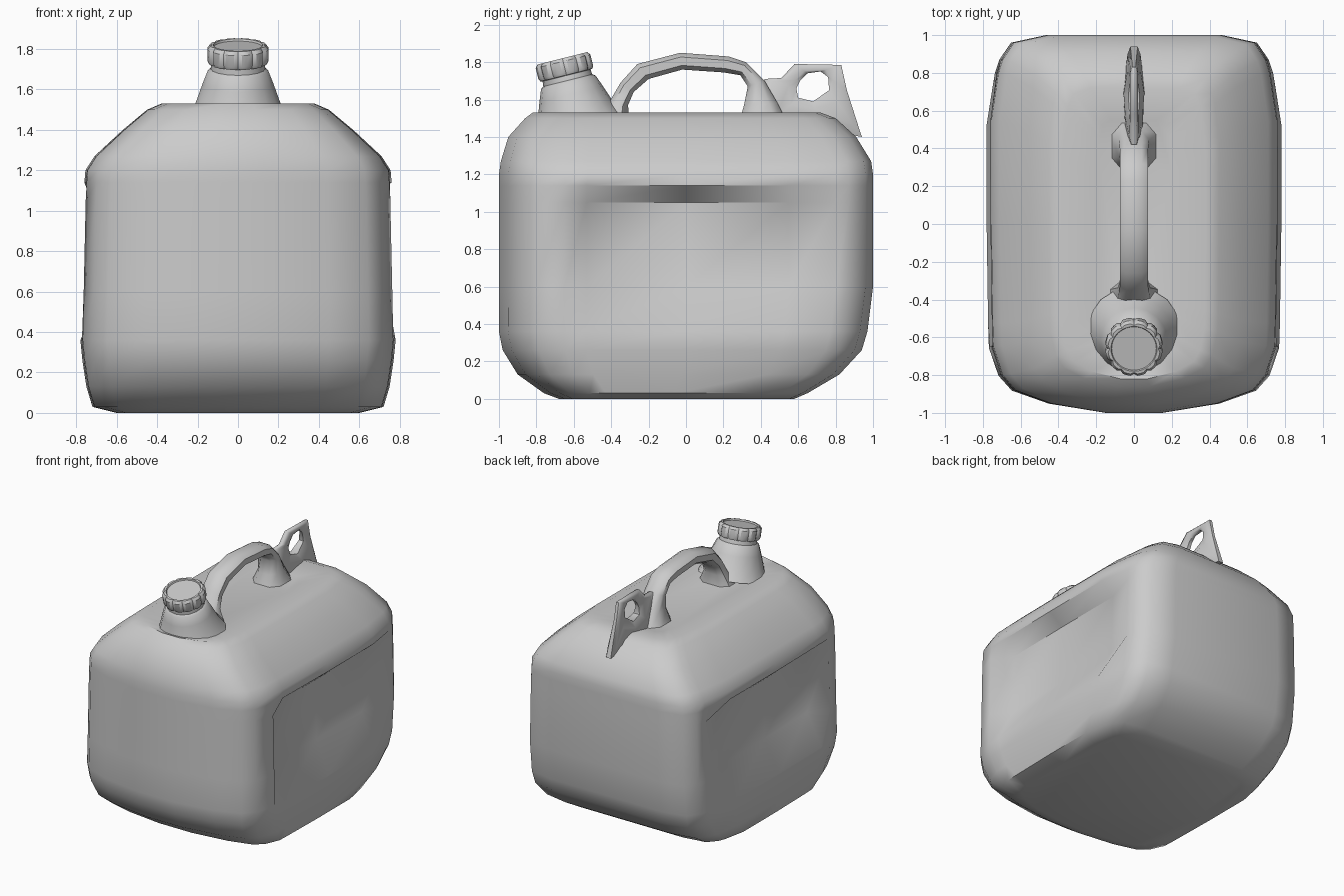
import bpy, bmesh, math
from mathutils import Matrix, Vector

if "Cube" in bpy.data.objects:
    bpy.data.objects.remove(bpy.data.objects["Cube"])

plastic = bpy.data.materials.new("grey_plastic")
plastic.use_nodes = True
GREY = (0.6, 0.6, 0.6, 1)
plastic.diffuse_color = GREY
plastic.node_tree.nodes["Principled BSDF"].inputs["Base Color"].default_value = GREY


def finish(name, bm, angle):
    """Turn a bmesh into a named, smooth-shaded object."""
    bmesh.ops.recalc_face_normals(bm, faces=bm.faces)
    mesh = bpy.data.meshes.new(name)
    bm.to_mesh(mesh)
    bm.free()
    mesh.materials.append(plastic)
    ob = bpy.data.objects.new(name, mesh)
    bpy.context.collection.objects.link(ob)
    bpy.ops.object.select_all(action="DESELECT")
    ob.select_set(True)
    bpy.context.view_layer.objects.active = ob
    bpy.ops.object.shade_smooth_by_angle(angle=math.radians(angle))
    return ob


def loft(bm, rings, closed=False):
    """Skin a series of equal-length rings, capping the ends if open."""
    loops = [[bm.verts.new(p) for p in ring] for ring in rings]
    pairs = list(zip(loops, loops[1:]))
    if closed:
        pairs.append((loops[-1], loops[0]))
    else:
        bm.faces.new(loops[0])
        bm.faces.new(loops[-1])
    for a, b in pairs:
        for i in range(len(a)):
            j = (i + 1) % len(a)
            bm.faces.new((a[i], a[j], b[j], b[i]))


# Body: stacked plan outlines, with a recessed panel on each side
PLAN = [(-1, .19), (-.95, .58), (-.88, .83), (-.8, .92), (-.65, .985), (-.53, .99),
        (0, 1), (.55, 1), (.8, .95), (.87, .92), (.96, .84), (1, .6)]
LEVELS = [(0, .6, -.68, .58), (.03, .72, -.76, .65), (.13, .75, -.9, .82),
          (.26, .77, -.98, .94), (.36, .78, -1, .97), (.6, .775, -1, 1),
          (1.05, .765, -1, 1), (1.14, .76, -1, 1), (1.2, .755, -1, 1),
          (1.27, .71, -.99, .99), (1.4, .57, -.95, .91), (1.5, .45, -.86, .8),
          (1.53, .38, -.82, .72), (1.49, .2, -.7, .55)]


def outline(z, w, front, back):
    half = []
    for t, u in PLAN:
        recessed = -.6 < t < .6 and .5 < z < 1.1
        y = (front + back) / 2 + t * (back - front) / 2
        half.append((w * u - (.11 if recessed else 0), y, z))
    return half + [(-x, y, z) for x, y, z in reversed(half)]


bm = bmesh.new()
loft(bm, [outline(*level) for level in LEVELS])
finish("body", bm, 50)


# Handle and lug: side-view pairs of outer and inner points, given a width
def band(name, pairs, closed=False):
    rings = []
    for outer, inner, w in pairs:
        o, i = Vector((0, *outer)), Vector((0, *inner))
        half = [(o, .55), (o.lerp(i, .25), 1), (o.lerp(i, .75), 1), (i, .55)]
        ring = [p + Vector((w * k, 0, 0)) for p, k in half]
        ring += [p - Vector((w * k, 0, 0)) for p, k in reversed(half)]
        rings.append(ring)
    bm = bmesh.new()
    loft(bm, rings, closed)
    finish(name, bm, 50)


band("handle", [
    ((-.5, 1.46), (-.3, 1.46), .14), ((-.42, 1.57), (-.31, 1.57), .085),
    ((-.35, 1.69), (-.28, 1.64), .075), ((-.26, 1.79), (-.2, 1.71), .075),
    ((-.03, 1.85), (-.02, 1.76), .075), ((.23, 1.83), (.2, 1.745), .075),
    ((.32, 1.80), (.29, 1.73), .075), ((.42, 1.7), (.33, 1.67), .075),
    ((.49, 1.58), (.31, 1.57), .08), ((.55, 1.46), (.28, 1.46), .13)])

band("rear_lug", [
    ((.42, 1.71), (.59, 1.66), .025), ((.51, 1.715), (.61, 1.70), .022),
    ((.58, 1.79), (.65, 1.74), .02), ((.83, 1.785), (.72, 1.75), .02),
    ((.86, 1.65), (.76, 1.72), .02), ((.94, 1.4), (.765, 1.65), .035),
    ((.72, 1.44), (.68, 1.59), .055), ((.43, 1.45), (.6, 1.61), .045)], closed=True)


# Neck and cap: turned around an axis that leans to the front
TILT = Matrix.Translation((0, -.65, 1.775)) @ Matrix.Rotation(math.radians(14), 4, "X")


def turned(name, profile, sides, angle, ribs=None):
    rings = []
    for r, h in profile:
        ring = []
        for k in range(sides):
            a = 2 * math.pi * k / sides
            groove = ribs if ribs and r > .135 and k % 4 == 0 else 1
            ring.append(TILT @ Vector((r * groove * math.cos(a), r * groove * math.sin(a), h)))
        rings.append(ring)
    bm = bmesh.new()
    loft(bm, rings)
    finish(name, bm, angle)


turned("neck", [(.25, -.32), (.21, -.25), (.175, -.15), (.15, -.085), (.135, -.075),
                (.13, -.03)], 16, 45)
turned("cap", [(.13, -.048), (.145, -.045), (.152, -.03), (.152, .03), (.138, .047),
               (.122, .047), (.118, .037)], 48, 35, ribs=.93)
